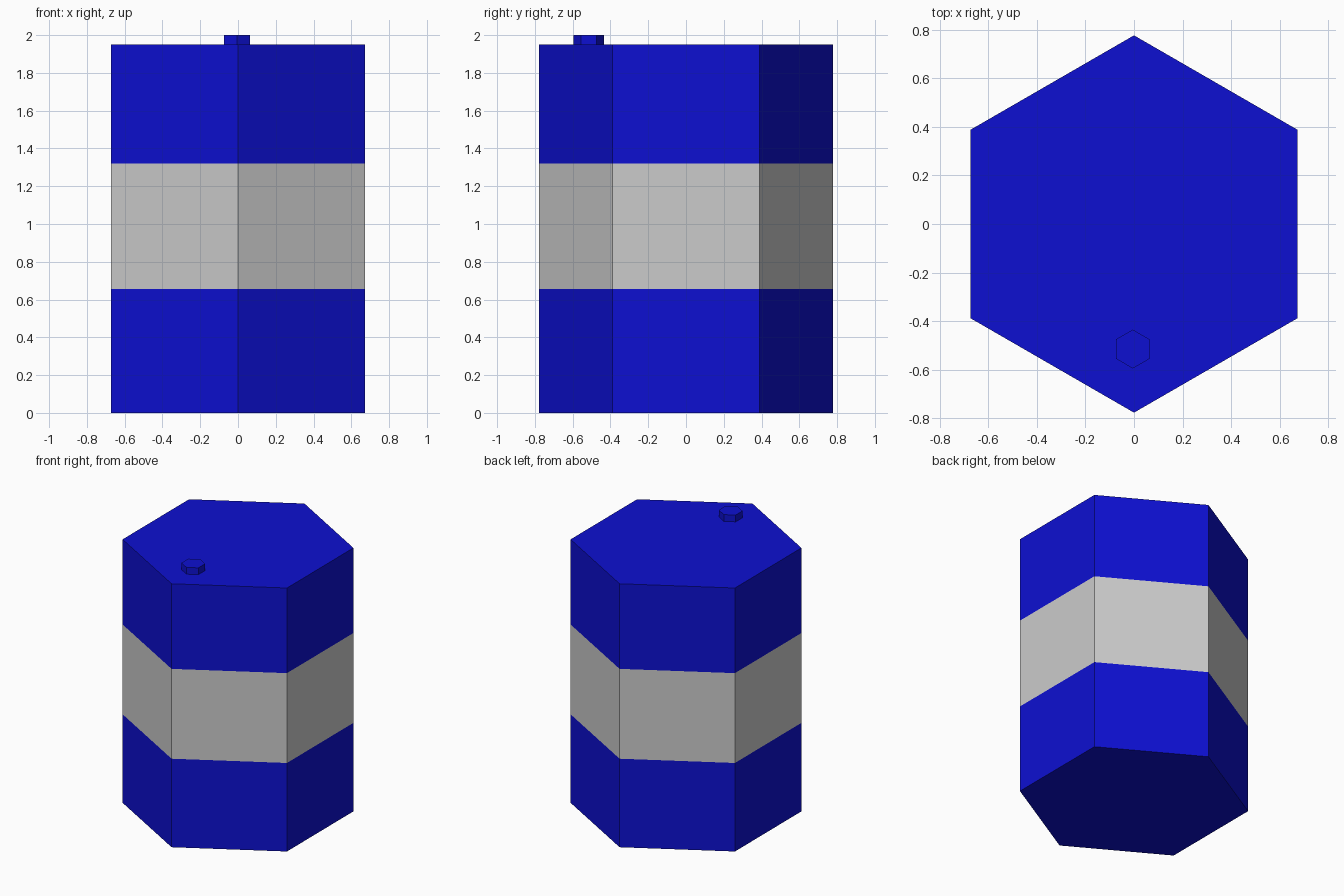
import bpy, bmesh
from math import sin, cos, pi

if "Cube" in bpy.data.objects:
    bpy.data.objects.remove(bpy.data.objects["Cube"])

blue = bpy.data.materials.new("blue_paint")
blue.diffuse_color = (0.004, 0.005, 0.64, 1)
blue.use_nodes = True
blue.node_tree.nodes["Principled BSDF"].inputs["Base Color"].default_value = blue.diffuse_color


def hex_prism(name, radius, z0, z1, center=(0, 0), bottom=False, top=False, mat=None):
    """Six-sided tube with corners on the y axis and optional end faces."""
    bm = bmesh.new()
    rings = [[bm.verts.new((center[0] + radius * cos(pi / 2 + i * pi / 3),
                            center[1] + radius * sin(pi / 2 + i * pi / 3), z))
              for i in range(6)] for z in (z0, z1)]
    low, high = rings
    for i in range(6):
        j = (i + 1) % 6
        bm.faces.new((low[i], low[j], high[j], high[i]))
    if bottom:
        bm.faces.new(low[::-1])
    if top:
        bm.faces.new(high)
    mesh = bpy.data.meshes.new(name)
    bm.to_mesh(mesh)
    bm.free()
    if mat:
        mesh.materials.append(mat)
    obj = bpy.data.objects.new(name, mesh)
    bpy.context.collection.objects.link(obj)
    return obj


# Barrel body: three stacked bands, closed only at the ends
R = 0.777
hex_prism("lower_body", R, 0, 0.655, bottom=True, mat=blue)
hex_prism("middle_band", R, 0.655, 1.32)
hex_prism("upper_body", R, 1.32, 1.95, top=True, mat=blue)

# Filler cap near the front corner of the lid
hex_prism("filler_cap", 0.08, 1.95, 2.0, center=(-0.005, -0.515), top=True, mat=blue)
